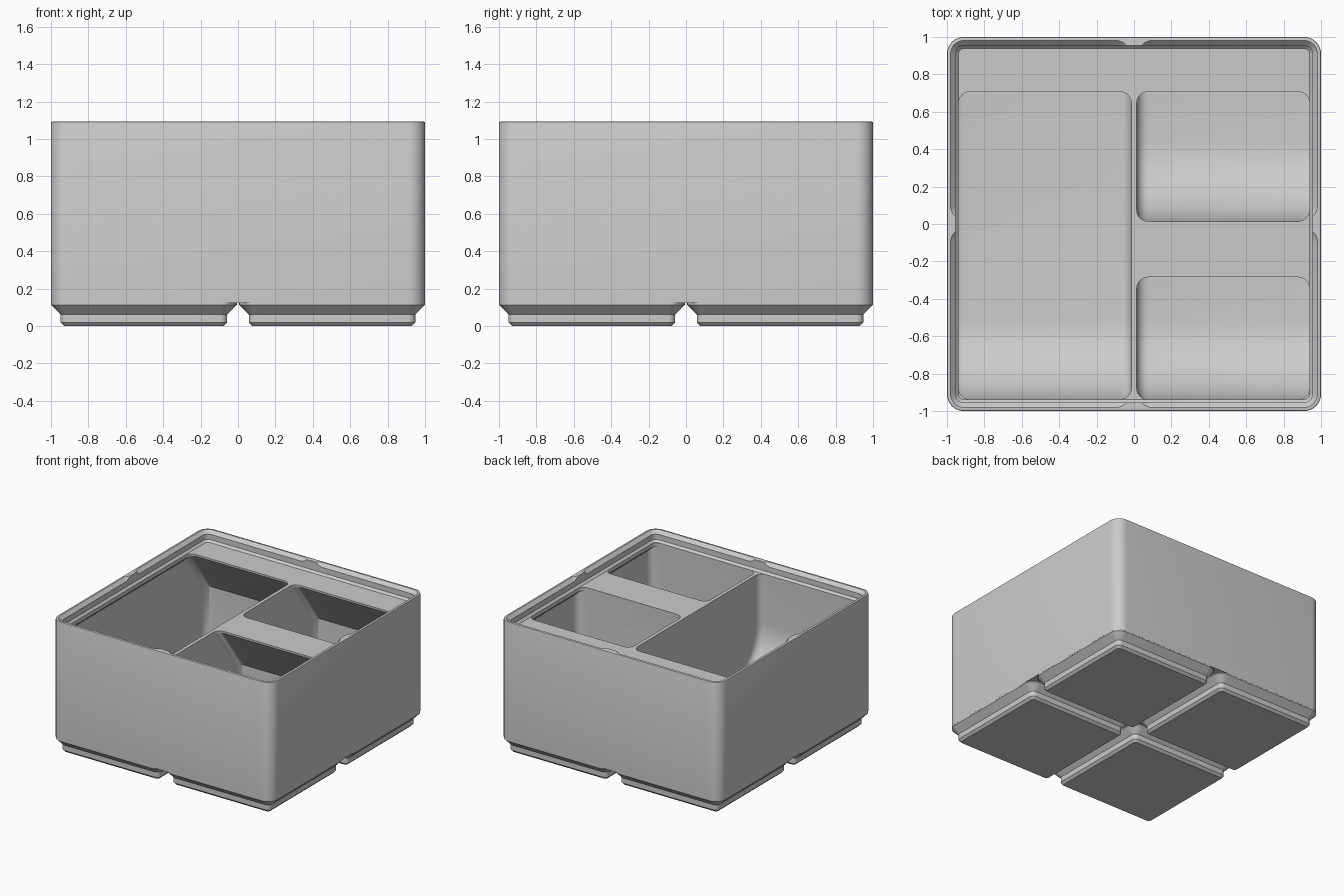
import bpy
import bmesh
from math import sin, cos, pi
from mathutils import Vector

if "Cube" in bpy.data.objects:
    bpy.data.objects.remove(bpy.data.objects["Cube"], do_unlink=True)

CORNER = 0.09       # outer corner radius
CELL = 0.503        # centre of each quarter cell
HALF = 0.497        # half width of a cell
SHELF = 1.006       # top of the dividers and label ledges
TOP = 1.093
FLOOR = 0.17
WALL = 0.977        # inner face of the thin outer wall
LIP = 0.938         # inner edge of the rim
TAB = 0.27          # depth of a label ledge
STEPS = 8

grey = bpy.data.materials.new("light grey plastic")
grey.use_nodes = True
grey.diffuse_color = (0.6, 0.6, 0.6, 1)
grey.node_tree.nodes["Principled BSDF"].inputs["Base Color"].default_value = (0.6, 0.6, 0.6, 1)


def finish(bm, name):
    bmesh.ops.recalc_face_normals(bm, faces=bm.faces)
    mesh = bpy.data.meshes.new(name)
    bm.to_mesh(mesh)
    bm.free()
    mesh.materials.append(grey)
    obj = bpy.data.objects.new(name, mesh)
    bpy.context.collection.objects.link(obj)
    return obj


def loft(name, half, levels, cx=0, cy=0):
    """Stack of rounded squares; each level is (height, inset)."""
    bm = bmesh.new()
    rings = []
    for z, inset in levels:
        r = max(CORNER - inset, 0.012)
        c = half - inset - r
        ring = []
        for q, (sx, sy) in enumerate([(1, 1), (-1, 1), (-1, -1), (1, -1)]):
            for i in range(STEPS + 1):
                a = (q + i / STEPS) * pi / 2
                ring.append(bm.verts.new((cx + sx * c + r * cos(a), cy + sy * c + r * sin(a), z)))
        rings.append(ring)
    for low, high in zip(rings, rings[1:]):
        for i in range(len(low)):
            j = (i + 1) % len(low)
            bm.faces.new((low[i], low[j], high[j], high[i]))
    bm.faces.new(rings[0][::-1])
    bm.faces.new(rings[-1])
    return finish(bm, name)


def clip(bm, point, normal):
    geom = bm.verts[:] + bm.edges[:] + bm.faces[:]
    cut = bmesh.ops.bisect_plane(bm, geom=geom, plane_co=point, plane_no=normal, clear_outer=True)
    edges = [e for e in cut["geom_cut"] if isinstance(e, bmesh.types.BMEdge)]
    bmesh.ops.holes_fill(bm, edges=edges)


def pocket(name, x0, x1, y0, y1, under_side=0):
    """Compartment hollow with a front scoop, rounded edges and a sloped ledge at the back."""
    scoop, fillet = 0.43, 0.07
    path = [(y0, TOP + 0.1)]
    for i in range(17):
        a = pi + i / 16 * pi / 2
        path.append((y0 + scoop + scoop * cos(a), FLOOR + scoop + scoop * sin(a)))
    for i in range(STEPS + 1):
        a = -pi / 2 + i / STEPS * pi / 2
        path.append((y1 - fillet + fillet * cos(a), FLOOR + fillet + fillet * sin(a)))
    path += [(y1, SHELF - 0.38), (y1 - TAB, SHELF - 0.015), (y1 - TAB, TOP + 0.1)]
    bm = bmesh.new()
    ends = [[bm.verts.new((x, y, z)) for y, z in path] for x in (x0, x1)]
    caps = [bm.faces.new(end) for end in ends]
    for i in range(len(path)):
        j = (i + 1) % len(path)
        bm.faces.new((ends[0][i], ends[0][j], ends[1][j], ends[1][i]))
    bmesh.ops.recalc_face_normals(bm, faces=bm.faces)
    rims = [e for cap in caps for e in cap.edges]
    bmesh.ops.bevel(bm, geom=rims, offset=0.06, segments=6, profile=0.5,
                    affect='EDGES', clamp_overlap=False)
    # widened lower part, tapered under the rim
    if under_side:
        clip(bm, Vector((0, 0, SHELF - 0.03)), Vector((0, 0, 1)))
        clip(bm, Vector((under_side * LIP, 0, SHELF - 0.031)), Vector((under_side, 0, 1)))
    return finish(bm, name)


def combine(target, tool, operation):
    tool.hide_render = True
    mod = target.modifiers.new("combine", 'BOOLEAN')
    mod.operation = operation
    mod.solver = 'EXACT'
    mod.object = tool
    bpy.context.view_layer.objects.active = target
    bpy.ops.object.modifier_apply(modifier=mod.name)
    bpy.data.objects.remove(tool, do_unlink=True)


# Outer body
box = loft("storage_bin", 1.0, [(0.122, 0), (TOP - 0.008, 0), (TOP - 0.002, 0.002), (TOP, 0.008)])
cells = [(sx * CELL, sy * CELL) for sx in (-1, 1) for sy in (-1, 1)]

# Four stepped feet
for cx, cy in cells:
    foot = loft("foot", HALF, [(0, 0.0705), (0.019, 0.0515), (0.062, 0.0515),
                               (0.113, 0.0005), (0.135, 0.0005)], cx, cy)
    combine(box, foot, 'UNION')

# Stacking rim: stepped recess, then the flared seat of each cell
recess = loft("rim_recess", 1.0, [(SHELF, 0.062), (SHELF + 0.017, 0.0455), (TOP + 0.1, 0.0455)])
combine(box, recess, 'DIFFERENCE')
for cx, cy in cells:
    seat = loft("rim_seat", HALF, [(SHELF + 0.04, 0.049), (SHELF + 0.06, 0.046),
                                   (TOP + 0.015, 0.004), (TOP + 0.05, 0.004)], cx, cy)
    combine(box, seat, 'DIFFERENCE')

# Compartments: one long on the right, two short on the left
inner = 0.0145
layout = [(-1, -LIP, WALL), (1, -LIP, -inner), (1, inner, WALL)]
for side, y0, y1 in layout:
    for reach, under in ((LIP, 0), (WALL, side)):
        x0, x1 = sorted((side * inner, side * reach))
        combine(box, pocket("compartment", x0, x1, y0, y1, under), 'DIFFERENCE')

# Smooth rounded edges, crisp corners
bpy.ops.object.select_all(action='DESELECT')
box.select_set(True)
bpy.context.view_layer.objects.active = box
bpy.ops.object.shade_smooth_by_angle(angle=pi / 6)
